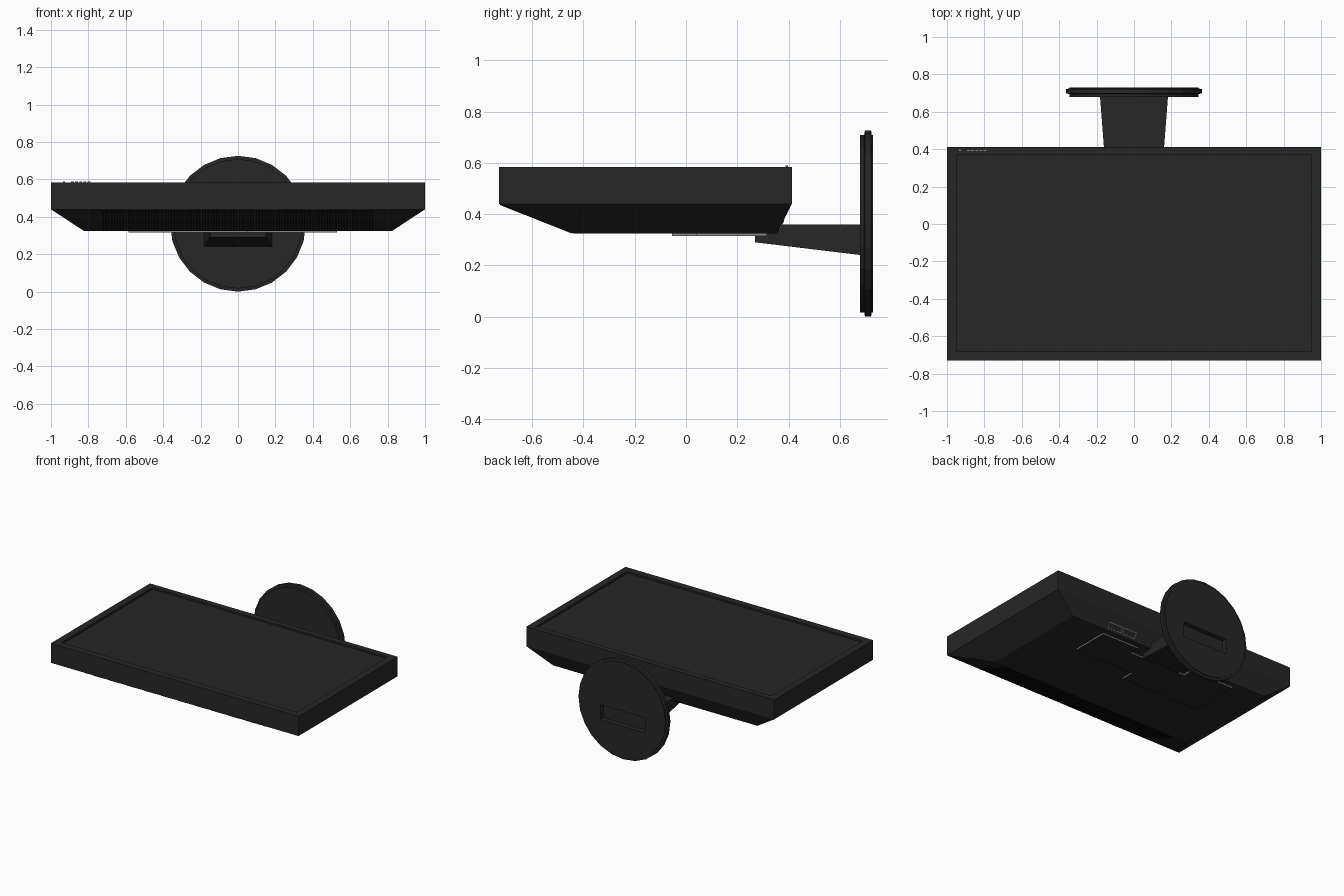
import bpy, bmesh
from math import sin, cos, tau, atan2
from mathutils import Matrix, Vector

cube = bpy.data.objects.get("Cube")
if cube:
    bpy.data.objects.remove(cube, do_unlink=True)


def material(name, value):
    m = bpy.data.materials.new(name)
    m.use_nodes = True
    color = (value, value, value, 1)
    m.diffuse_color = color
    m.node_tree.nodes["Principled BSDF"].inputs["Base Color"].default_value = color
    return m


DARK = material("dark_plastic", 0.02)
BLACK = material("vent_black", 0.004)
GREY = material("light_grey", 0.25)


def finish(name, bm, mat):
    bmesh.ops.recalc_face_normals(bm, faces=bm.faces)
    mesh = bpy.data.meshes.new(name)
    bm.to_mesh(mesh)
    bm.free()
    mesh.materials.append(mat)
    obj = bpy.data.objects.new(name, mesh)
    bpy.context.collection.objects.link(obj)
    return obj


def loft(name, rings, mat=DARK):
    """Skin a stack of matching rings and cap both ends."""
    bm = bmesh.new()
    loops = [[bm.verts.new(p) for p in ring] for ring in rings]
    n = len(loops[0])
    for a, b in zip(loops, loops[1:]):
        for i in range(n):
            j = (i + 1) % n
            bm.faces.new((a[i], a[j], b[j], b[i]))
    bm.faces.new(loops[0])
    bm.faces.new(loops[-1])
    return finish(name, bm, mat)


def rect(x, y0, y1, z):
    return [(-x, y0, z), (x, y0, z), (x, y1, z), (-x, y1, z)]


def upright(x, y, z0, z1):
    return [(-x, y, z0), (x, y, z0), (x, y, z1), (-x, y, z1)]


def boxes(name, centres, size, mat=DARK, tilt=0):
    """Equal boxes in one mesh, each tilted about x."""
    bm = bmesh.new()
    for c in centres:
        bmesh.ops.create_cube(bm, size=1, matrix=Matrix.Translation(c)
                              @ Matrix.Rotation(tilt, 4, 'X')
                              @ Matrix.Diagonal((*size, 1)))
    return finish(name, bm, mat)


# Housing: tapered back, straight sides, bezel and recessed front
TOP, RIM, BACK = 0.583, 0.44, 0.325
loft("display_housing", [
    rect(0.825, -0.44, 0.355, BACK),
    rect(1, -0.73, 0.413, RIM),
    rect(1, -0.73, 0.413, TOP),
    rect(0.95, -0.68, 0.37, TOP),
    rect(0.95, -0.68, 0.37, TOP - 0.016)])
loft("screen_panel", [rect(0.942, -0.672, 0.362, TOP - 0.02),
                      rect(0.942, -0.672, 0.362, TOP - 0.008)])

# Vent ribs on the long slope
slope = Vector((0, 0.29, BACK - RIM))
middle = Vector((0, -0.585, (RIM + BACK) / 2))
tilt = atan2(RIM - BACK, -0.29)
count = 96
boxes("vent_ribs",
      [middle + Vector((-0.72 + 1.44 * i / (count - 1), 0, 0)) for i in range(count)],
      (0.007, slope.length * 0.96, 0.005), BLACK, tilt)

# Back cover plate with a notch for the neck
outline = [(-0.585, -0.055), (0.05, -0.055), (0.05, 0.04), (0.53, 0.04),
           (0.53, 0.315), (0.23, 0.315), (0.23, 0.24), (-0.23, 0.24),
           (-0.23, 0.315), (-0.585, 0.315)]
plate = loft("back_cover_plate", [[(x, y, z) for x, y in outline]
                                  for z in (BACK + 0.005, BACK - 0.01)])
plate.data.materials.append(GREY)
for face in plate.data.polygons:
    if abs(face.normal.z) < 0.5:
        face.material_index = 1

# Port covers on the short slope
port_tilt = atan2(-0.905, -0.43)
ports = [(x, 0.372, 0.36) for x in (0.355, 0.475)]
boxes("port_frames", ports, (0.11, 0.044, 0.006), GREY, port_tilt)
boxes("port_covers", ports, (0.102, 0.036, 0.008), DARK, port_tilt)

# Control buttons on the bezel
boxes("power_button", [(-0.93, 0.393, TOP)], (0.012, 0.008, 0.014), GREY)
boxes("control_buttons", [(-0.885 + 0.022 * i, 0.393, TOP) for i in range(5)],
      (0.015, 0.006, 0.014), GREY)

# Stand neck
loft("stand_neck", [upright(0.15, 0.27, 0.29, 0.36),
                    upright(0.182, 0.685, 0.24, 0.36)])


# Round base with stepped rim and a slot on its underside
def disc(radius, y, sides=24):
    return [(radius * cos(tau * i / sides), y, 0.363 + radius * sin(tau * i / sides))
            for i in range(sides)]


base = loft("stand_base", [disc(0.346, 0.678), disc(0.346, 0.695), disc(0.363, 0.698),
                           disc(0.363, 0.722), disc(0.346, 0.724), disc(0.346, 0.73)])
cutter = boxes("base_slot_cutter", [(0, 0.72, 0.3)], (0.36, 0.05, 0.11))
cutter.hide_render = True
cut = base.modifiers.new("slot", 'BOOLEAN')
cut.operation = 'DIFFERENCE'
cut.solver = 'EXACT'
cut.object = cutter
bpy.context.view_layer.objects.active = base
bpy.ops.object.modifier_apply(modifier=cut.name)
bpy.data.objects.remove(cutter, do_unlink=True)
